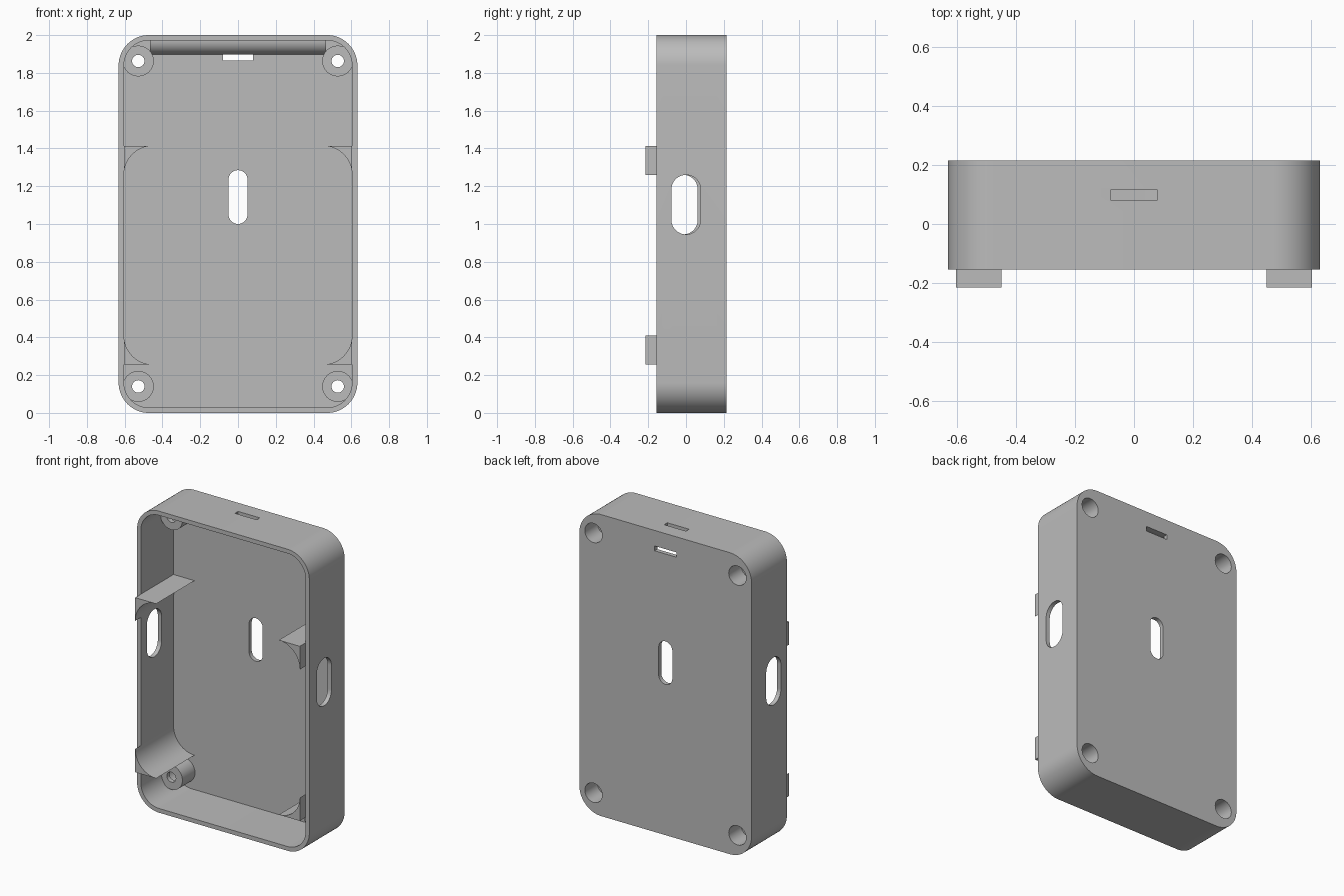
import bpy, bmesh
from math import sin, cos, pi, radians
from mathutils import Vector

if "Cube" in bpy.data.objects:
    bpy.data.objects.remove(bpy.data.objects["Cube"])

W, H, FRONT, BACK = 0.632, 2.0, -0.155, 0.215   # half width, height, depth range
WALL, FLOOR = 0.028, 0.187                      # wall thickness, inner floor plane

grey = bpy.data.materials.new("plain grey")
grey.use_nodes = True
colour = (0.5, 0.5, 0.5, 1)
grey.diffuse_color = colour
grey.node_tree.nodes["Principled BSDF"].inputs["Base Color"].default_value = colour


def arc(cx, cy, r, start, end, steps=16):
    angles = [radians(start + (end - start) * i / steps) for i in range(steps + 1)]
    return [(cx + r * cos(a), cy + r * sin(a)) for a in angles]


def rounded_rect(x0, x1, y0, y1, r):
    return (arc(x1 - r, y1 - r, r, 0, 90) + arc(x0 + r, y1 - r, r, 90, 180)
            + arc(x0 + r, y0 + r, r, 180, 270) + arc(x1 - r, y0 + r, r, 270, 360))


def finish(name, bm):
    bmesh.ops.remove_doubles(bm, verts=bm.verts, dist=1e-5)
    bmesh.ops.recalc_face_normals(bm, faces=bm.faces)
    mesh = bpy.data.meshes.new(name)
    bm.to_mesh(mesh)
    bm.free()
    mesh.materials.append(grey)
    obj = bpy.data.objects.new(name, mesh)
    bpy.context.collection.objects.link(obj)
    return obj


def prism(name, outline, axis, a, b):
    """Extrude a 2D outline along an axis from a to b."""
    place = {"x": lambda p: (a, p[0], p[1]),
             "y": lambda p: (p[0], a, p[1]),
             "z": lambda p: (p[0], p[1], a)}[axis]
    bm = bmesh.new()
    bottom = bm.faces.new([bm.verts.new(place(p)) for p in outline])
    out = bmesh.ops.extrude_face_region(bm, geom=[bottom])
    shift = Vector([b - a if c == axis else 0 for c in "xyz"])
    bmesh.ops.translate(bm, vec=shift,
                        verts=[g for g in out["geom"] if isinstance(g, bmesh.types.BMVert)])
    return finish(name, bm)


def smooth(obj):
    bpy.ops.object.select_all(action="DESELECT")
    obj.select_set(True)
    bpy.context.view_layer.objects.active = obj
    bpy.ops.object.shade_smooth_by_angle(angle=radians(30))


def cut(obj, cutter):
    bpy.context.view_layer.objects.active = obj
    mod = obj.modifiers.new("cut", "BOOLEAN")
    mod.operation, mod.solver, mod.object = "DIFFERENCE", "EXACT", cutter
    bpy.ops.object.modifier_apply(modifier=mod.name)
    bpy.data.objects.remove(cutter)


# Case shell, open at the front
case = prism("case_shell", rounded_rect(-W, W, 0, H, 0.16), "y", FRONT, BACK)
inner = rounded_rect(-W + WALL, W - WALL, WALL, H - WALL, 0.16 - WALL)
cut(case, prism("cavity", inner, "y", FRONT - 0.1, FLOOR))

# Back slot and side slots
cut(case, prism("back_slot", rounded_rect(-0.05, 0.05, 1.0, 1.285, 0.0499), "y", 0.1, 0.3))
for side, y in ((1, 0), (-1, -0.015)):
    slot = rounded_rect(y - 0.077, y + 0.077, 0.945, 1.26, 0.0769)
    cut(case, prism("side_slot", slot, "x", side * 0.5, side * 0.8))

# Strap slots through the top wall and the back
def box(x0, x1, y0, y1):
    return [(x0, y0), (x1, y0), (x1, y1), (x0, y1)]

cut(case, prism("top_strap_slot", box(-0.08, 0.08, 0.082, 0.115), "z", 1.9, 2.1))
cut(case, prism("back_strap_slot", box(-0.08, 0.08, 1.865, 1.897), "y", 0.1, 0.3))

# Screw holes through the back
corners = [(sx * 0.528, z) for sx in (-1, 1) for z in (0.14, 1.863)]
for x, z in corners:
    cut(case, prism("screw_hole", arc(x, z, 0.064, 0, 345, 23), "y", 0.1, 0.3))
smooth(case)

# Hollow screw bosses with a wide bore at the back and a narrow hole in front
profile = [(0.064, FLOOR), (0.082, FLOOR), (0.082, 0.055),
           (0.033, 0.055), (0.033, 0.085), (0.064, 0.085)]
for i, (x, z) in enumerate(corners):
    bm = bmesh.new()
    ring = [bm.verts.new((x + r, y, z)) for r, y in profile]
    edges = [bm.edges.new((ring[k - 1], ring[k])) for k in range(len(ring))]
    bmesh.ops.spin(bm, geom=ring + edges, cent=(x, 0, z), axis=(0, 1, 0),
                   angle=2 * pi, steps=24)
    smooth(finish(f"screw_boss_{i + 1}", bm))

# Rounded strap bar in the top back edge
bar = [(FLOOR + 0.005, H - WALL + 0.005)] + arc(FLOOR + 0.005, H - WALL, 0.075, 180, 270)
smooth(prism("strap_bar", bar, "x", -0.465, 0.465))

# Concave corner brackets rising past the rim
for side, label in ((1, "left"), (-1, "right")):
    for z, up, level in ((1.26, 1, "upper"), (0.41, -1, "lower")):
        curve = arc(0.45, 0, 0.154, 0, 90)
        shape = [(side * px, z + up * pz) for px, pz in curve + [(0.604, 0.154)]]
        smooth(prism(f"{level}_{label}_bracket", shape, "y", -0.215, FLOOR + 0.005))
